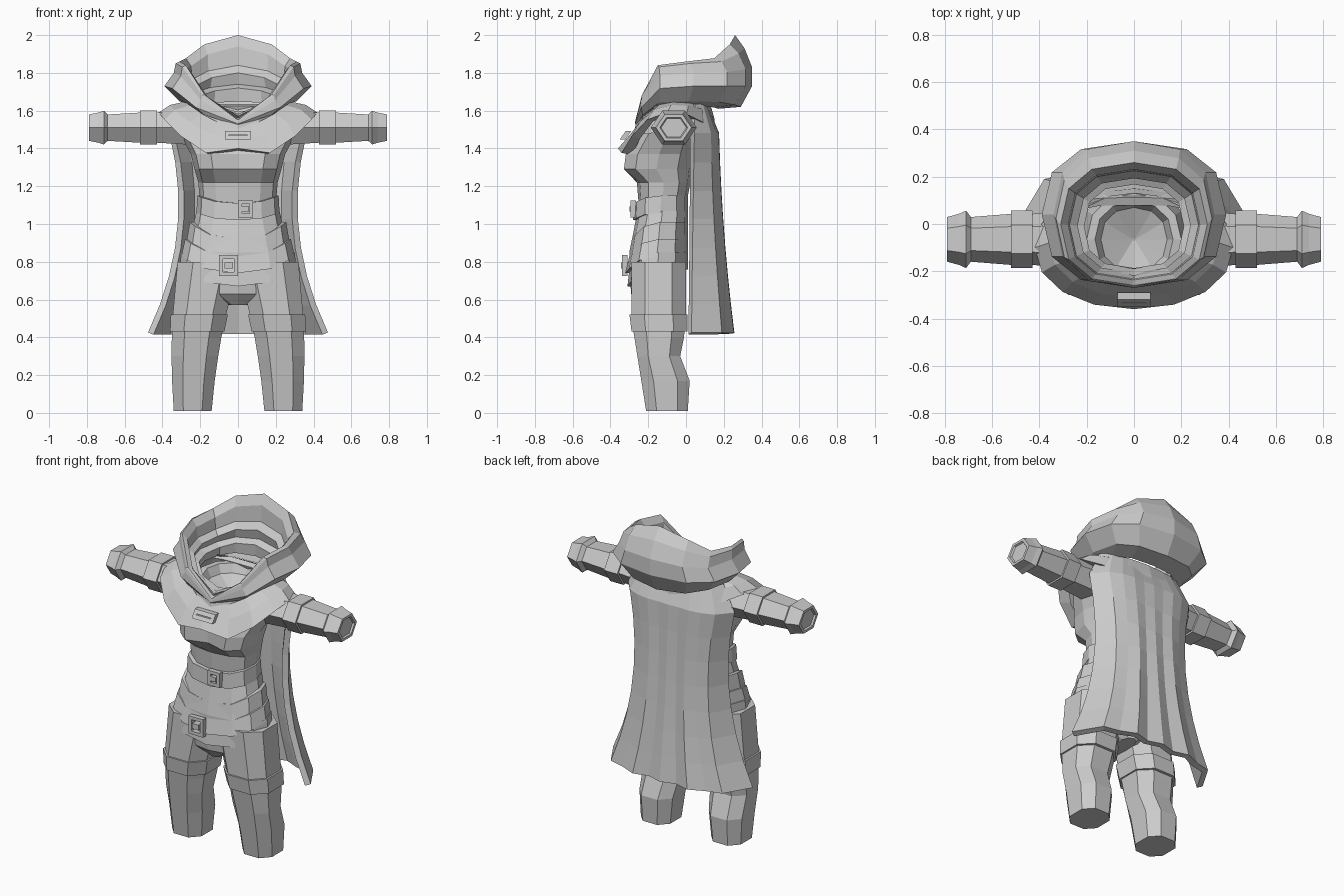
import bpy, bmesh, math

if "Cube" in bpy.data.objects:
    bpy.data.objects.remove(bpy.data.objects["Cube"], do_unlink=True)

shade = (.6, .6, .6, 1)
grey = bpy.data.materials.new("cloth grey")
grey.use_nodes = True
grey.diffuse_color = shade
grey.node_tree.nodes["Principled BSDF"].inputs["Base Color"].default_value = shade


def finish(name, bm):
    bmesh.ops.recalc_face_normals(bm, faces=bm.faces[:])
    mesh = bpy.data.meshes.new(name)
    bm.to_mesh(mesh)
    bm.free()
    mesh.materials.append(grey)
    part = bpy.data.objects.new(name, mesh)
    bpy.context.scene.collection.objects.link(part)
    return part


def loft(name, rings, closed=True, cap_start=False, cap_end=False):
    """Skin a list of equal-length point rings."""
    bm = bmesh.new()
    rows = [[bm.verts.new(point) for point in ring] for ring in rings]
    count = len(rows[0])
    for low, high in zip(rows, rows[1:]):
        for i in range(count if closed else count - 1):
            j = (i + 1) % count
            bm.faces.new((low[i], low[j], high[j], high[i]))
    if cap_start:
        bm.faces.new(rows[0])
    if cap_end:
        bm.faces.new(rows[-1])
    return finish(name, bm)


def signed_power(value, power):
    return math.copysign(abs(value) ** power, value)


def oval(z, width, back, front, centre=0, sides=12, rise=0, sag=0, steep=2,
         dent=0, notch=0, square=.8):
    """Ring: rise lifts the back, sag drops the front, dent and notch move the front middle."""
    points = []
    octagon = sides == 8
    grow = 1.06 if octagon else 1
    for i in range(sides):
        angle = math.tau * (i + octagon / 2) / sides
        side, along = math.sin(angle), math.cos(angle)
        x = centre + signed_power(side, square) * width * grow
        y = (back + front) / 2 + signed_power(along, square) * grow * (back - front) / 2
        lift = rise * max(0, along) ** 3 - sag * max(0, -along) ** steep
        middle = along < -.99
        points.append((x, y + dent * middle, z + lift + notch * middle))
    return points


# Torso: height, half width, front, bust dent
torso = [(.57, .05, -.24, 0), (.63, .18, -.29, 0), (.74, .3, -.3, 0), (.85, .28, -.3, 0),
         (.95, .25, -.28, 0), (1.1, .2, -.25, 0), (1.22, .21, -.26, 0), (1.29, .23, -.35, .06),
         (1.37, .25, -.34, .04), (1.48, .31, -.27, 0)]
loft("torso", [oval(z, width, max(0, (z - 1.1) / 5), front, dent=dent)
               for z, width, front, dent in torso], cap_start=True, cap_end=True)


# Layered belts, each tapering towards its top edge
def belt(name, z, width, front, taper, sag):
    rings = []
    for level, inset in ((0, .03), (0, 0), (1, 0), (1, .03)):
        shrink = inset + level * taper
        rings.append(oval(z + level * .09, width - shrink, .01 - inset, front + shrink, sag=sag))
    loft(name, rings)


belt("waist_belt", 1.06, .22, -.28, .005, .04)
belt("waist_sash", .98, .24, -.28, .02, .05)
belt("hip_sash", .92, .27, -.3, .015, .09)
belt("hip_belt", .83, .3, -.32, .02, .09)
belt("hip_skirt", .76, .31, -.31, .01, .09)


# Legs lean outwards to the feet and thicken upwards
def leg_ring(sign, z, back, grow=0):
    centre = sign * (.24 - .13 * z * z)
    width = .1 + .08 * z + grow
    return oval(z, width, back + grow, max(-.29, -.21 - .16 * z) - grow, centre, sides=8)


# Sleeves: distance out, half height
sleeve = [(.26, .09), (.43, .08), (.43, .09), (.52, .09), (.52, .08), (.69, .07),
          (.71, .09), (.74, .08), (.79, .07), (.79, .055), (.78, .05)]
for label, sign in (("left", 1), ("right", -1)):
    calf = [(.01, .01), (.17, .02), (.3, -.03), (.4, -.01), (.5, 0), (.8, 0)]
    loft(label + "_leg", [leg_ring(sign, z, back) for z, back in calf],
         cap_start=True, cap_end=True)
    strap = [(.43, -.01), (.43, .01), (.52, .01), (.52, -.01)]
    loft(label + "_thigh_strap", [leg_ring(sign, z, 0, grow) for z, grow in strap])
    rings = []
    for out, half in sleeve:
        corners = [math.tau * i / 6 for i in range(6)]
        rings.append([(sign * out, math.cos(a) * half * 1.35 - .065, 1.51 + math.sin(a) * half * 1.15)
                      for a in corners])
    loft(label + "_sleeve", rings, cap_start=True, cap_end=True)

# Shoulder mantle with a notched front hem
loft("shoulder_mantle", [
    oval(z, width, back, front, sides=16, rise=rise, sag=sag, notch=notch, square=.95)
    for z, width, back, front, rise, sag, notch in (
        (1.65, .27, .13, -.26, -.02, .13, 0), (1.63, .36, .15, -.31, -.07, .18, 0),
        (1.59, .42, .16, -.36, -.14, .25, .06), (1.58, .36, .12, -.3, -.14, .25, .06))])

# Hood: bulging outside up to the peaked rim, then shrinking folds inside
hood = [oval(z, width, back, front, rise=rise, sag=sag, steep=4)
        for z, width, back, front, rise, sag in (
            (1.63, .25, .17, -.25, -.02, .11), (1.65, .31, .29, -.26, -.03, .13),
            (1.73, .39, .35, -.27, 0, .2), (1.8, .34, .35, -.27, .03, .26),
            (1.85, .33, .31, -.265, .08, .3))]
rim = oval(1.86, .31, .26, -.26, rise=.14, sag=.31, steep=4)
hood.append(rim)
for shrink, flatten in ((.9, .85), (.88, .6), (.77, .5), (.82, .35), (.68, .3), (.7, .12)):
    hood.append([(x * shrink, (y + .03) * shrink - .03, 1.6 + (z - 1.6) * flatten)
                 for x, y, z in rim])
loft("hood", hood)

# Neck collar turning into a sunken bowl
collar = [(1.5, .23), (1.62, .2), (1.62, .165), (1.57, .14), (1.51, .01)]
loft("neck_collar", [oval(z, radius, radius - .07, -radius - .06, sag=radius / 3, square=.9)
                     for z, radius in collar], cap_end=True)

# Cape: tucked under the hood, narrow at the waist, flared and softly pleated at the hem
rows = []
levels = 8
for level in range(levels + 1):
    drop = level / levels
    tuck = .06 if level == 0 else 0
    z = 1.63 - 1.21 * drop
    width = .3 + .35 * (z - 1.1) ** 2 - 2 * tuck
    back = .155 + .07 * drop ** 2 - tuck
    row = []
    for column in range(-5, 6):
        u = column / 5
        pleat = .014 * drop * (-1) ** column
        row.append((u * width, back + (.035 - back) * abs(u) ** 5 + pleat, z))
    rows.append(row)
cape = loft("cape", rows, closed=False)
lining = cape.modifiers.new("lining", "SOLIDIFY")
lining.thickness = .035
lining.offset = 0


# Buckles and clasp: a square frame, optionally with a prong
def buckle(name, x, y, z, width, height, lean=0, prong=True):
    bm = bmesh.new()
    bar = .02

    def box(across, up, size_x, size_z, depth=.03):
        for vert in bmesh.ops.create_cube(bm, size=1)["verts"]:
            rise = up + vert.co.z * size_z
            vert.co = (x + across + vert.co.x * size_x, y + vert.co.y * depth + rise * lean, z + rise)

    for sign in (-1, 1):
        box(sign * (width - bar) / 2, 0, bar, height)
        box(0, sign * (height - bar) / 2, width - 2 * bar, bar)
    if prong:
        box(0, 0, width * .45, height * .3, depth=.04)
    finish(name, bm)


buckle("waist_buckle", .04, -.28, 1.08, .08, .09)
buckle("hip_buckle", -.05, -.325, .78, .1, .11)
buckle("mantle_clasp", 0, -.32, 1.47, .14, .045, lean=.7, prong=False)
